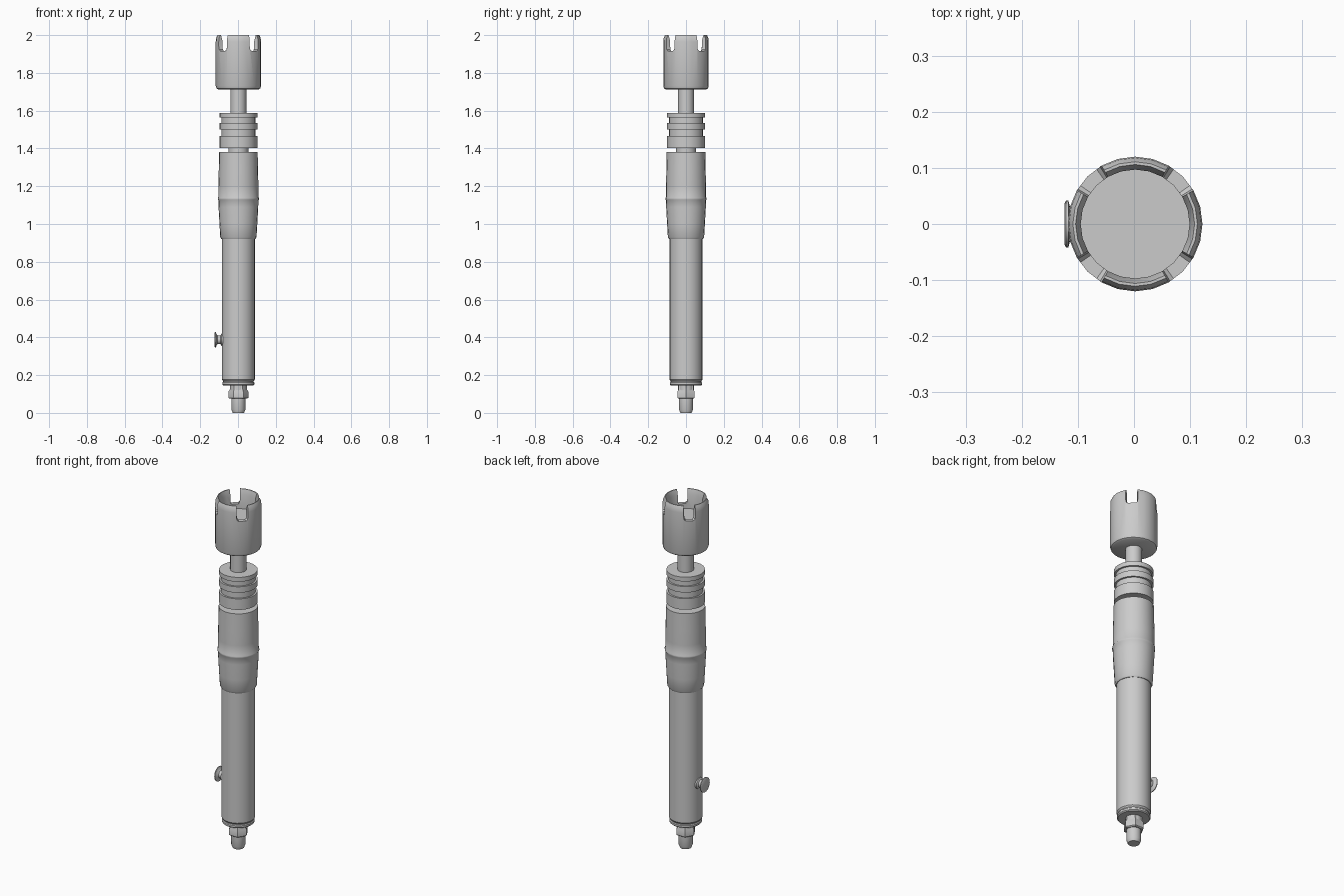
import bpy, bmesh, math
from mathutils import Matrix, Vector

if "Cube" in bpy.data.objects:
    bpy.data.objects.remove(bpy.data.objects["Cube"])

AX = 0.002  # x of the main axis


def finish(bm, name, angle=35):
    bmesh.ops.recalc_face_normals(bm, faces=bm.faces[:])
    me = bpy.data.meshes.new(name)
    bm.to_mesh(me)
    bm.free()
    ob = bpy.data.objects.new(name, me)
    bpy.context.collection.objects.link(ob)
    shade(ob, angle)
    return ob


def shade(ob, angle=35):
    bpy.ops.object.select_all(action='DESELECT')
    ob.select_set(True)
    bpy.context.view_layer.objects.active = ob
    bpy.ops.object.shade_smooth_by_angle(angle=math.radians(angle))


def lathe(name, profile, sides=24, matrix=None):
    """Revolve (radius, height) points around z; ends on the axis close it."""
    bm = bmesh.new()
    vs = [bm.verts.new((r, 0, z)) for r, z in profile]
    es = [bm.edges.new(p) for p in zip(vs, vs[1:])]
    bmesh.ops.spin(bm, geom=vs + es, cent=(0, 0, 0), axis=(0, 0, 1),
                   angle=2 * math.pi, steps=sides)
    bmesh.ops.remove_doubles(bm, verts=bm.verts[:], dist=1e-5)
    bm.transform(matrix or Matrix.Translation((AX, 0, 0)))
    return finish(bm, name)


# Hose fitting at the bottom
lathe("inlet_tip", [(0, 0), (.03, 0), (.037, .018), (.037, .075), (.042, .08),
                    (.042, .15), (0, .15)])
lathe("inlet_nut", [(0, .075), (.046, .075), (.053, .08), (.053, .112),
                    (.045, .125), (.045, .148), (0, .148)], sides=6)

# Long tube with end ring
lathe("body_tube", [(0, .145), (.08, .145), (.085, .15), (.085, .16), (.081, .164),
                    (.081, .168), (.087, .176), (.087, .93), (0, .93)])

# Grip sleeve, widest at its seam
lathe("grip_sleeve", [(0, .92), (.09, .92), (.096, .93), (.1, 1.0), (.105, 1.09),
                      (.106, 1.125), (.109, 1.13), (.109, 1.138), (.106, 1.143),
                      (.106, 1.2), (.104, 1.28), (.102, 1.38), (0, 1.38)])

# Neck, ribbed collar and shaft
lathe("neck", [(0, 1.37), (.053, 1.37), (.053, 1.41), (0, 1.41)])
rib, groove = .1, .09
lathe("ribbed_collar", [(0, 1.402), (rib, 1.402), (rib, 1.465), (groove, 1.465),
                        (groove, 1.5), (rib, 1.5), (rib, 1.534), (groove, 1.534),
                        (groove, 1.563), (rib, 1.563), (rib, 1.588), (0, 1.588)])
lathe("shaft", [(0, 1.58), (.042, 1.58), (.042, 1.725), (0, 1.725)])

# Castellated cup with a tapered rim
cup = lathe("slotted_cup", [(0, 1.713), (.108, 1.713), (.116, 1.718), (.12, 1.73),
                            (.12, 1.965), (.118, 1.985), (.111, 2.0), (.106, 2.0),
                            (.097, 1.97), (.097, 1.89), (0, 1.89)])

# Four wedge cutters with rounded bottoms make the slots
section = [(-1, 2.05), (-1, 1.94), (-.9, 1.924), (-.65, 1.917),
           (.65, 1.917), (.9, 1.924), (1, 1.94), (1, 2.05)]
bm = bmesh.new()
for k in range(4):
    turn = Matrix.Translation((AX, 0, 0)) @ Matrix.Rotation(math.radians(45 + 90 * k), 4, 'Z')
    rings = [[bm.verts.new(turn @ Vector((r, s * r * math.tan(math.radians(15)), z)))
              for s, z in section] for r in (.07, .16)]
    bm.faces.new(rings[0])
    bm.faces.new(rings[1][::-1])
    for i in range(len(section)):
        j = (i + 1) % len(section)
        bm.faces.new((rings[0][i], rings[1][i], rings[1][j], rings[0][j]))
cutter = finish(bm, "slot_cutter")
cutter.hide_render = True
mod = cup.modifiers.new("slots", 'BOOLEAN')
mod.operation, mod.solver, mod.object = 'DIFFERENCE', 'EXACT', cutter
bpy.context.view_layer.objects.active = cup
# Keep the boolean before the smoothing, then bake it
bpy.ops.object.modifier_move_to_index(modifier="slots", index=0)
bpy.ops.object.modifier_apply(modifier="slots")
bpy.data.objects.remove(cutter)
shade(cup)

# Side push button, revolved along -x
side = Matrix.Translation((0, 0, .387)) @ Matrix.Rotation(-math.pi / 2, 4, 'Y')
lathe("side_button", [(0, .07), (.032, .07), (.032, .088), (.022, .093), (.022, .108),
                      (.03, .114), (.042, .117), (.042, .121), (.036, .124), (0, .124)],
      matrix=side)
